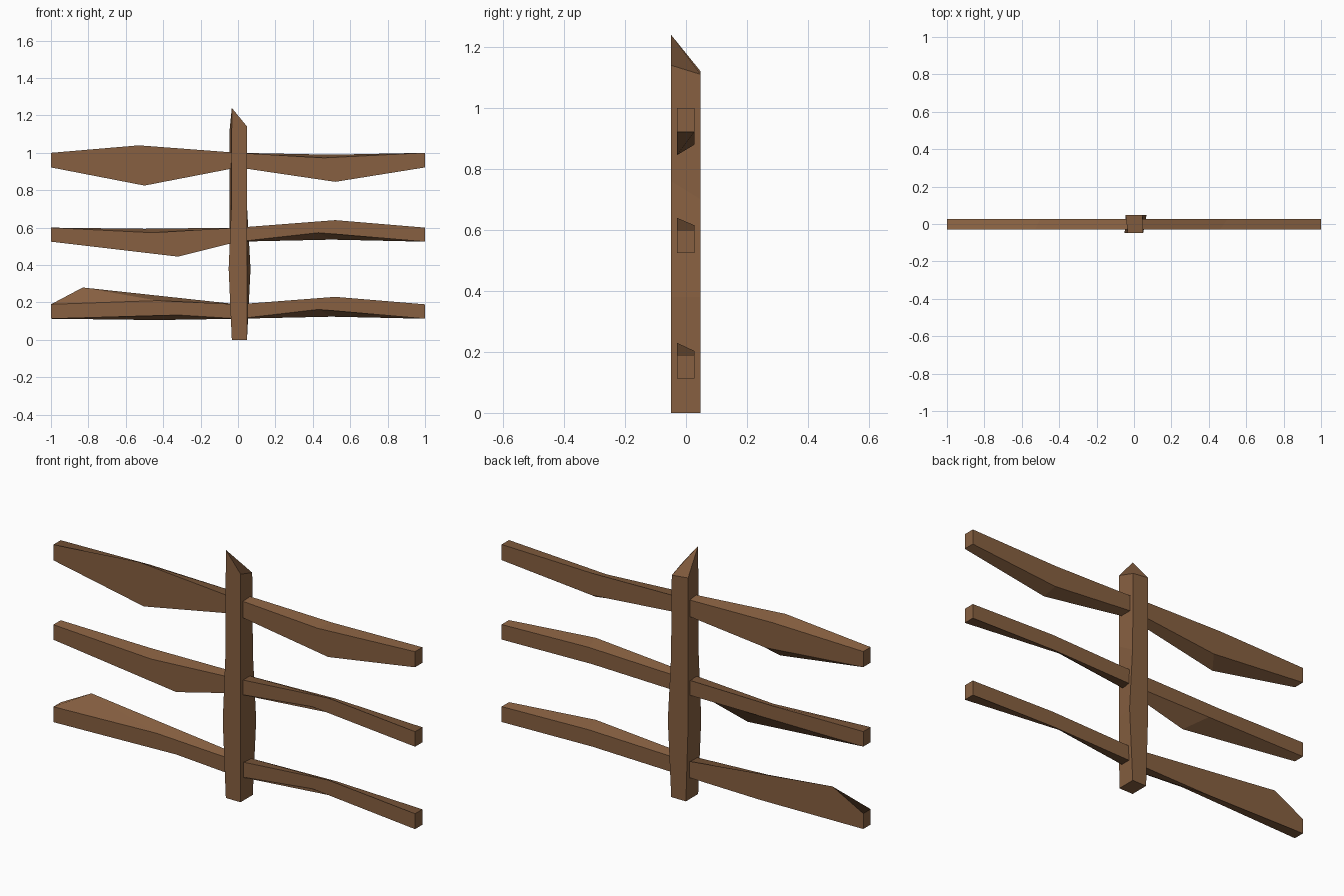
import bpy

if "Cube" in bpy.data.objects:
    bpy.data.objects.remove(bpy.data.objects["Cube"])

wood = bpy.data.materials.new("brown wood")
wood.diffuse_color = (0.245, 0.118, 0.053, 1)
wood.use_nodes = True
wood.node_tree.nodes["Principled BSDF"].inputs["Base Color"].default_value = wood.diffuse_color


def loft(name, rings):
    """Join four-cornered rings into a closed, flat-shaded beam."""
    verts = [p for ring in rings for p in ring]
    faces = [(3, 2, 1, 0), tuple(len(verts) - 4 + i for i in range(4))]
    for r in range(len(rings) - 1):
        a, b = r * 4, r * 4 + 4
        for i in range(4):
            j = (i + 1) % 4
            faces.append((a + i, a + j, b + j, b + i))
    mesh = bpy.data.meshes.new(name)
    mesh.from_pydata(verts, [], faces)
    mesh.materials.append(wood)
    obj = bpy.data.objects.new(name, mesh)
    bpy.context.collection.objects.link(obj)
    # Make the faces point outwards on both sides of the fence
    bpy.context.view_layer.objects.active = obj
    bpy.ops.object.mode_set(mode='EDIT')
    bpy.ops.mesh.select_all(action='SELECT')
    bpy.ops.mesh.normals_make_consistent(inside=False)
    bpy.ops.object.mode_set(mode='OBJECT')
    return obj


FRONT, BACK = -0.03, 0.028


def rail(name, side, low, high, mids):
    """mids: (x, z) of front bottom, back bottom, back top, front top bends."""
    ys = (FRONT, BACK, BACK, FRONT)
    zs = (low, low, high, high)
    inner = [(0, y, z) for y, z in zip(ys, zs)]
    bend = [(side * x, y, z) for y, (x, z) in zip(ys, mids)]
    outer = [(side, y, z) for y, z in zip(ys, zs)]
    loft(name, [inner, bend, outer])


# Hewn rails, each bent once along its length
rail("top_rail_left", -1, 0.922, 1.0,
     [(0.5, 0.825), (0.46, 0.875), (0.5, 1.01), (0.53, 1.04)])
rail("top_rail_right", 1, 0.922, 1.0,
     [(0.52, 0.845), (0.5, 0.88), (0.5, 0.99), (0.46, 0.973)])
rail("middle_rail_left", -1, 0.525, 0.6,
     [(0.32, 0.445), (0.43, 0.525), (0.5, 0.594), (0.46, 0.573)])
rail("middle_rail_right", 1, 0.525, 0.6,
     [(0.43, 0.573), (0.5, 0.536), (0.52, 0.615), (0.52, 0.64)])
rail("bottom_rail_left", -1, 0.113, 0.19,
     [(0.32, 0.133), (0.43, 0.106), (0.83, 0.28), (0.43, 0.21)])
rail("bottom_rail_right", 1, 0.113, 0.19,
     [(0.43, 0.163), (0.5, 0.124), (0.52, 0.203), (0.52, 0.23)])

# Upright post with a slight bulge and a slanted, pointed top
F, B = -0.049, 0.048
loft("post", [
    [(-0.033, F, 0), (0.048, F, 0), (0.048, B, 0), (-0.033, B, 0)],
    [(-0.05, F, 0.38), (0.049, F, 0.38), (0.067, B, 0.38), (-0.045, B, 0.38)],
    [(-0.035, F, 0.72), (0.049, F, 0.76), (0.049, B, 0.70), (-0.045, B, 0.72)],
    [(-0.033, F, 1.24), (0.049, F, 1.14), (0.045, B, 1.11), (-0.045, B, 1.12)],
])
